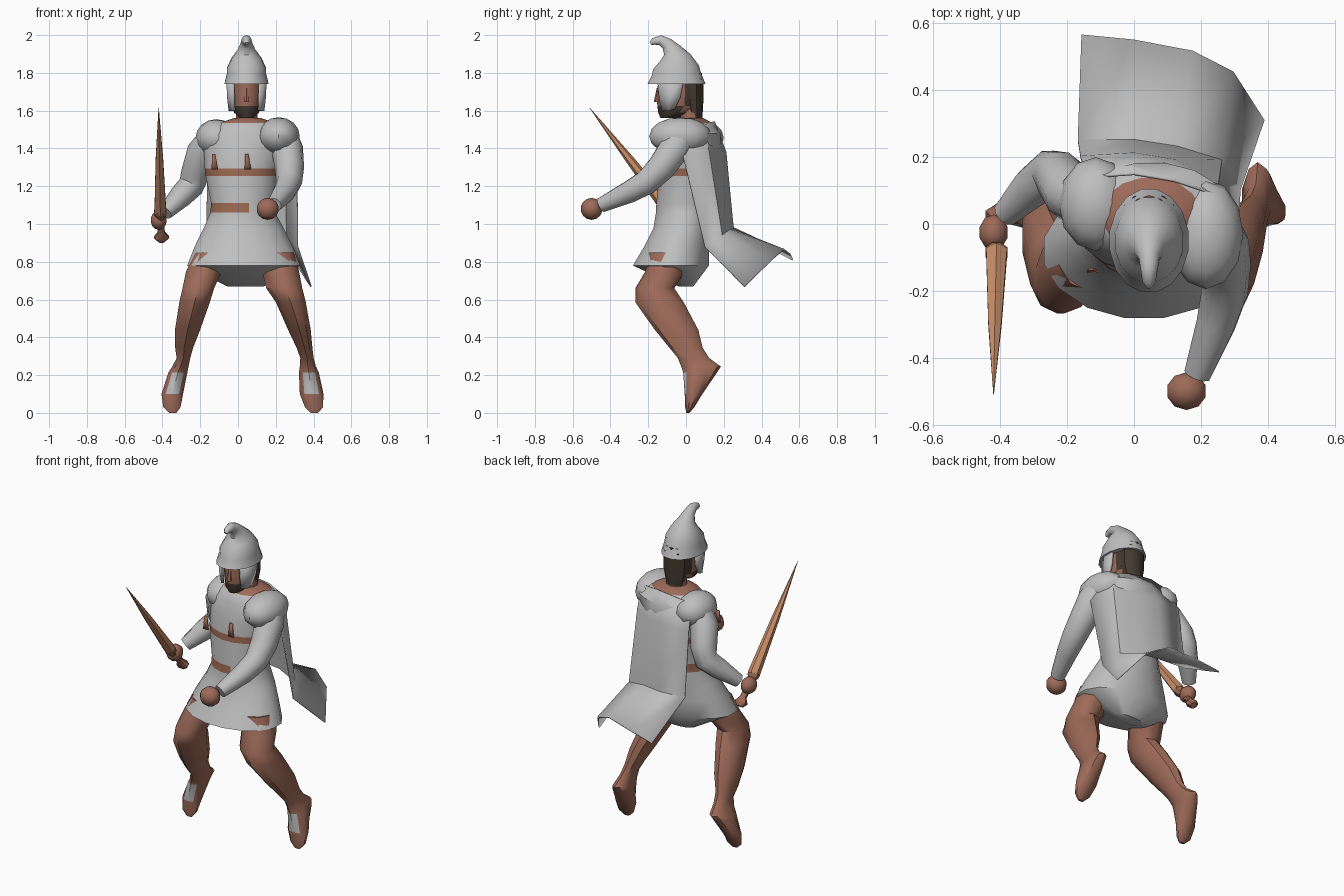
import bpy, bmesh, math
from mathutils import Vector, Quaternion


def material(name, rgb):
    m = bpy.data.materials.new(name)
    m.diffuse_color = (*rgb, 1)
    return m


GREY = material("grey cloth", (0.52, 0.52, 0.52))
SKIN = material("brown skin", (0.34, 0.145, 0.10))
HAIR = material("dark hair", (0.06, 0.043, 0.03))
BLADE = material("bronze blade", (0.58, 0.27, 0.14))
STRAP = material("leather strap", (0.33, 0.14, 0.085))


def finish(name, bm, mats, rule=None, angle=40):
    bmesh.ops.recalc_face_normals(bm, faces=bm.faces)
    bm.normal_update()
    for f in bm.faces:
        f.smooth = True
        if rule:
            f.material_index = rule(f.calc_center_median(), f.normal)
    me = bpy.data.meshes.new(name)
    bm.to_mesh(me)
    bm.free()
    me.set_sharp_from_angle(angle=math.radians(angle))
    for m in mats:
        me.materials.append(m)
    ob = bpy.data.objects.new(name, me)
    bpy.context.collection.objects.link(ob)
    return ob


def loft(name, rings, n, mats, rule=None, follow=False):
    """Skin elliptical rings (x, y, z, rx, ry); follow turns rings along the path."""
    bm = bmesh.new()
    pts = [Vector(r[:3]) for r in rings]
    q, last, loops = Quaternion(), Vector((0, 0, 1)), []
    for i, r in enumerate(rings):
        if follow:
            d = (pts[min(i + 1, len(pts) - 1)] - pts[max(i - 1, 0)]).normalized()
            q = last.rotation_difference(d) @ q
            last = d
        loop = []
        for k in range(n):
            a = 2 * math.pi * (k + 0.5) / n
            loop.append(bm.verts.new(pts[i] + q @ Vector((r[3] * math.cos(a), r[4] * math.sin(a), 0))))
        loops.append(loop)
    for a, b in zip(loops, loops[1:]):
        for k in range(n):
            bm.faces.new((a[k], a[(k + 1) % n], b[(k + 1) % n], b[k]))
    bm.faces.new(loops[0])
    bm.faces.new(loops[-1])
    return finish(name, bm, mats, rule)


def sheet(name, rows, mat, thick):
    """Thin cloth or plate through a grid of points."""
    bm = bmesh.new()
    vs = [[bm.verts.new(p) for p in row] for row in rows]
    for a, b in zip(vs, vs[1:]):
        for k in range(len(a) - 1):
            bm.faces.new((a[k], a[k + 1], b[k + 1], b[k]))
    ob = finish(name, bm, [mat])
    mod = ob.modifiers.new("thickness", 'SOLIDIFY')
    mod.thickness = thick
    mod.offset = 0
    return ob


def ball(name, centre, radii, mat, u=10, v=7):
    bm = bmesh.new()
    bmesh.ops.create_uvsphere(bm, u_segments=u, v_segments=v, radius=1)
    for w in bm.verts:
        w.co = Vector(centre) + Vector(a * b for a, b in zip(w.co, radii))
    return finish(name, bm, [mat])


# Tunic: closed skirt, waist, chest; straps and neckline coloured by height
def tunic_rule(c, nrm):
    if c.z > 1.53:
        return 1
    if 1.255 < c.z < 1.295:
        return 2
    if 1.06 < c.z < 1.11 and c.x < 0.08:
        return 2
    return 0


loft("tunic", [
    (0.04, 0.0, 0.67, 0.10, 0.04), (0.03, -0.08, 0.78, 0.305, 0.205),
    (0.03, -0.05, 0.88, 0.265, 0.175), (0.03, -0.02, 0.98, 0.215, 0.155),
    (0.025, -0.01, 1.06, 0.175, 0.152), (0.025, -0.01, 1.11, 0.17, 0.15),
    (0.02, 0.01, 1.255, 0.195, 0.155), (0.02, 0.015, 1.295, 0.2, 0.157),
    (0.04, 0.03, 1.40, 0.225, 0.16), (0.05, 0.04, 1.48, 0.235, 0.145),
    (0.05, 0.03, 1.535, 0.15, 0.11), (0.05, 0.025, 1.56, 0.075, 0.07)],
    16, [GREY, SKIN, STRAP], tunic_rule)

# Chest strap tabs
for x in (-0.125, 0.05):
    sheet("chest_tab", [[(x - 0.015, -0.143, 1.29), (x + 0.02, -0.143, 1.29)],
                        [(x - 0.012, -0.135, 1.37), (x + 0.005, -0.135, 1.37)]], STRAP, 0.008)

# Shoulder pads
ball("right_shoulder_pad", (-0.115, 0.06, 1.455), (0.11, 0.14, 0.1), GREY, 12, 8)
ball("left_shoulder_pad", (0.215, -0.03, 1.465), (0.112, 0.165, 0.1), GREY, 12, 8)

# Sleeved arms and fists
loft("right_arm", [
    (-0.13, 0.06, 1.46, 0.075, 0.075), (-0.19, 0.09, 1.38, 0.082, 0.082),
    (-0.225, 0.145, 1.27, 0.076, 0.076), (-0.25, 0.155, 1.2, 0.068, 0.07),
    (-0.305, 0.11, 1.145, 0.062, 0.062), (-0.385, 0.03, 1.06, 0.04, 0.04)],
    10, [GREY], follow=True)
loft("left_arm", [
    (0.23, -0.01, 1.48, 0.08, 0.08), (0.26, -0.06, 1.40, 0.085, 0.085),
    (0.272, -0.13, 1.30, 0.078, 0.078), (0.27, -0.21, 1.22, 0.068, 0.07),
    (0.245, -0.30, 1.17, 0.06, 0.06), (0.19, -0.45, 1.10, 0.04, 0.042)],
    10, [GREY], follow=True)
ball("right_fist", (-0.42, -0.025, 1.02), (0.045, 0.055, 0.05), SKIN)
ball("left_fist", (0.157, -0.5, 1.08), (0.062, 0.058, 0.058), SKIN)

# Sword: hilt and tapering blade
loft("sword_hilt", [
    (-0.405, 0.045, 0.91, 0.02, 0.02), (-0.405, 0.03, 0.93, 0.042, 0.03),
    (-0.406, 0.012, 0.955, 0.02, 0.02), (-0.41, -0.065, 1.035, 0.02, 0.02),
    (-0.411, -0.08, 1.055, 0.036, 0.032), (-0.411, -0.09, 1.07, 0.036, 0.032)],
    8, [STRAP], follow=True)
loft("sword_blade", [
    (-0.411, -0.085, 1.065, 0.036, 0.036), (-0.416, -0.297, 1.34, 0.023, 0.023),
    (-0.42, -0.51, 1.615, 0.001, 0.001)], 6, [BLADE], follow=True)

# Bare legs on tiptoe, grey patch on the front of each foot
LEG_YZ = [(0.85, -0.09, 0.11), (0.75, -0.11, 0.105), (0.66, -0.165, 0.103),
          (0.585, -0.14, 0.128), (0.44, -0.05, 0.115), (0.345, 0.0, 0.088),
          (0.29, 0.04, 0.083), (0.245, 0.08, 0.105), (0.215, 0.075, 0.09),
          (0.10, 0.04, 0.047), (0.03, 0.02, 0.024), (0.0, 0.01, 0.008)]
LEG_X = {
    "right_leg": [(-0.13, 0.1), (-0.18, 0.1), (-0.21, 0.088), (-0.23, 0.085), (-0.267, 0.07),
                  (-0.285, 0.05), (-0.289, 0.038), (-0.305, 0.045), (-0.318, 0.053),
                  (-0.348, 0.06), (-0.35, 0.048), (-0.345, 0.02)],
    "left_leg": [(0.2, 0.1), (0.225, 0.103), (0.245, 0.1), (0.28, 0.083), (0.325, 0.063),
                 (0.352, 0.044), (0.365, 0.037), (0.37, 0.045), (0.375, 0.055),
                 (0.39, 0.066), (0.402, 0.05), (0.405, 0.02)]}
for name, xs in LEG_X.items():
    loft(name, [(x, y, z, rx, ry) for (z, y, ry), (x, rx) in zip(LEG_YZ, xs)], 10, [SKIN, GREY],
         lambda c, n: 1 if 0.1 < c.z < 0.215 and n.y < -0.75 else 0)


# Head with hair at the back and a beard
def head_rule(c, nrm):
    if c.y > 0.0 and c.z > 1.57:
        return 1
    return 1 if c.z < 1.62 and c.y < -0.02 else 0


loft("neck", [(0.048, 0.03, 1.5, 0.07, 0.065), (0.046, 0.025, 1.57, 0.06, 0.06),
              (0.045, 0.015, 1.66, 0.06, 0.065)], 10, [SKIN])
loft("head", [(0.045, -0.09, 1.56, 0.035, 0.045), (0.045, -0.055, 1.59, 0.068, 0.092),
              (0.045, -0.035, 1.625, 0.078, 0.117), (0.045, -0.033, 1.68, 0.085, 0.12),
              (0.045, -0.03, 1.8, 0.085, 0.115)], 14, [SKIN, HAIR], head_rule)
loft("hair_back", [(0.045, 0.045, 1.565, 0.055, 0.042), (0.045, 0.04, 1.65, 0.075, 0.052),
                   (0.045, 0.04, 1.77, 0.078, 0.052)], 10, [HAIR])
loft("nose", [(0.045, -0.153, 1.645, 0.017, 0.018), (0.045, -0.145, 1.72, 0.008, 0.01)], 6, [SKIN])

# Helmet with flared brim and forward curling peak
HX = 0.045
loft("helmet", [
    (HX, -0.05, 1.74, 0.12, 0.157), (HX, -0.05, 1.795, 0.106, 0.132),
    (HX, -0.053, 1.83, 0.104, 0.124), (HX, -0.057, 1.88, 0.078, 0.085),
    (HX, -0.074, 1.92, 0.047, 0.05), (HX, -0.1, 1.953, 0.032, 0.034),
    (HX, -0.135, 1.973, 0.026, 0.027), (HX, -0.172, 1.967, 0.02, 0.019),
    (HX, -0.188, 1.955, 0.009, 0.009)], 16, [GREY], follow=True)

# Cheek guards hanging from the helmet
for side, s in (("left", 1), ("right", -1)):
    sheet(side + "_cheek_guard", [
        [(HX + s * 0.1, -0.01, 1.77), (HX + s * 0.1, -0.08, 1.77), (HX + s * 0.07, -0.15, 1.77)],
        [(HX + s * 0.095, -0.03, 1.67), (HX + s * 0.096, -0.085, 1.67), (HX + s * 0.068, -0.14, 1.67)],
        [(HX + s * 0.088, -0.06, 1.61), (HX + s * 0.088, -0.09, 1.6), (HX + s * 0.065, -0.125, 1.6)]],
        GREY, 0.014)

# Cape hanging from the shoulders and blowing out at the hem
sheet("cape", [
    [(-0.14, 0.14, 1.52), (0.0, 0.15, 1.54), (0.12, 0.13, 1.54), (0.24, 0.09, 1.52), (0.30, -0.02, 1.48)],
    [(-0.16, 0.20, 1.38), (0.0, 0.21, 1.38), (0.12, 0.19, 1.38), (0.25, 0.12, 1.38), (0.31, -0.02, 1.38)],
    [(-0.168, 0.25, 0.98), (0.0, 0.25, 0.97), (0.13, 0.23, 0.97), (0.26, 0.19, 0.94), (0.315, 0.10, 0.88)],
    [(-0.157, 0.565, 0.81), (0.0, 0.55, 0.84), (0.175, 0.517, 0.865), (0.295, 0.455, 0.81), (0.387, 0.31, 0.668)]],
    GREY, 0.008)
